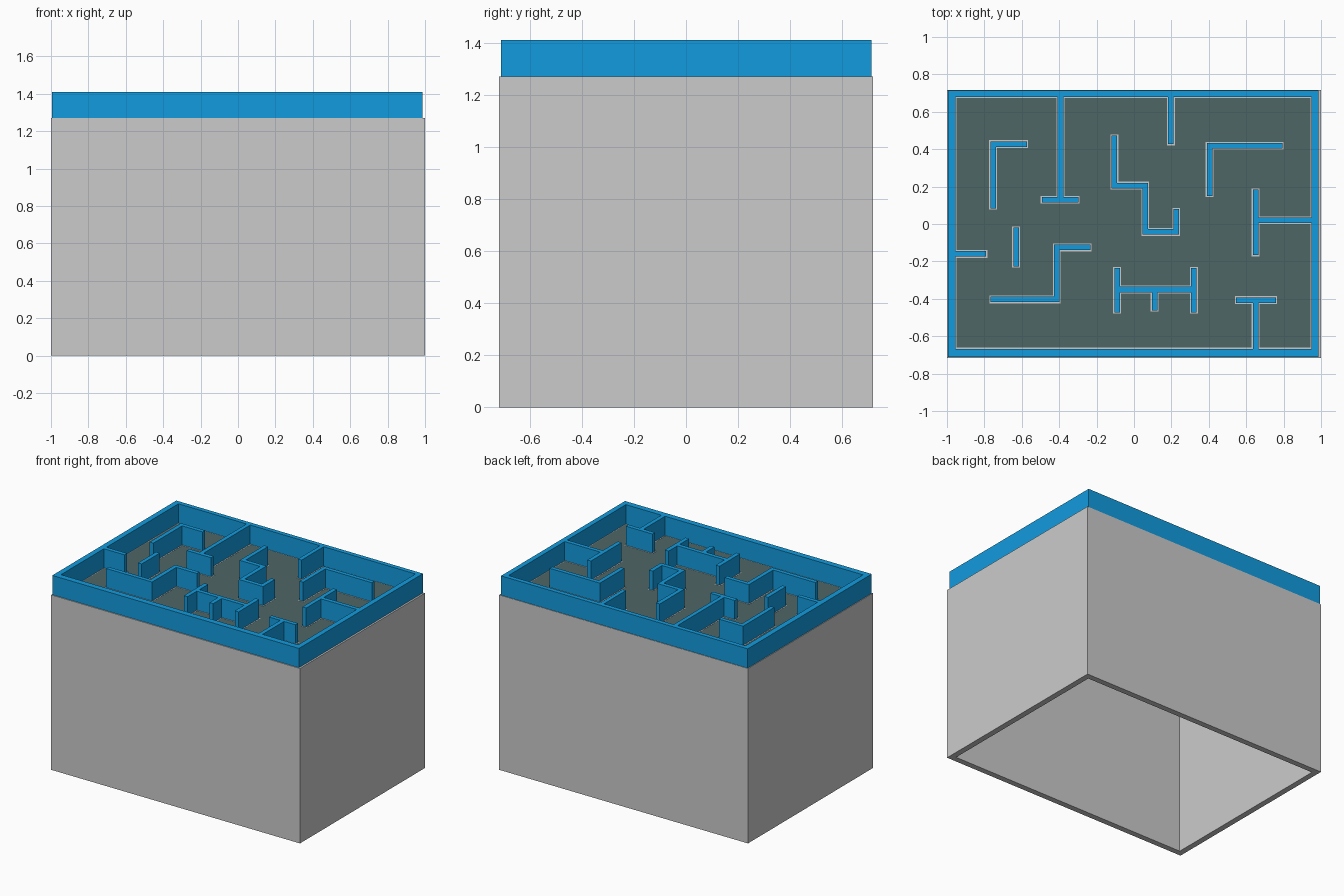
import bpy, bmesh
from mathutils import Vector

if "Cube" in bpy.data.objects:
    bpy.data.objects.remove(bpy.data.objects["Cube"])

BASE, TOP = 1.27, 1.41      # box top / maze wall top
W = 0.03                    # inner wall thickness
X0, X1, Y0, Y1 = -0.955, 0.95, -0.667, 0.68   # inside of the outer wall


def material(name, rgb):
    m = bpy.data.materials.new(name)
    m.diffuse_color = (*rgb, 1)
    m.use_nodes = True
    m.node_tree.nodes["Principled BSDF"].inputs["Base Color"].default_value = m.diffuse_color
    return m


def finish(bm, name, mat=None):
    bmesh.ops.recalc_face_normals(bm, faces=bm.faces)
    me = bpy.data.meshes.new(name)
    bm.to_mesh(me)
    bm.free()
    ob = bpy.data.objects.new(name, me)
    bpy.context.collection.objects.link(ob)
    if mat:
        me.materials.append(mat)
    return ob


def block(bm, x0, x1, y0, y1, z0, z1):
    verts = bmesh.ops.create_cube(bm, size=1)['verts']
    for v in verts:
        v.co = ((x0 + x1) / 2 + v.co.x * (x1 - x0),
                (y0 + y1) / 2 + v.co.y * (y1 - y0),
                (z0 + z1) / 2 + v.co.z * (z1 - z0))


def ribbon(bm, path, half, z0, z1, extend=0.0):
    """Upright wall with mitred corners along a 2D centre line."""
    pts = [Vector(p) for p in path]
    dirs = [(b - a).normalized() for a, b in zip(pts, pts[1:])]
    pts[0] -= dirs[0] * extend
    pts[-1] += dirs[-1] * extend
    left, right = [], []
    for i, p in enumerate(pts):
        d0, d1 = dirs[max(i - 1, 0)], dirs[min(i, len(dirs) - 1)]
        n0, n1 = Vector((-d0.y, d0.x)), Vector((-d1.y, d1.x))
        off = (n0 + n1) / (1 + n0.dot(n1)) * half
        left.append(p + off)
        right.append(p - off)
    face = bm.faces.new([bm.verts.new((p.x, p.y, z0)) for p in left + right[::-1]])
    ext = bmesh.ops.extrude_face_region(bm, geom=[face], use_keep_orig=True)['geom']
    for v in ext:
        if isinstance(v, bmesh.types.BMVert):
            v.co.z = z1


blue = material("blue", (0.006, 0.33, 0.74))
slate = material("slate", (0.078, 0.133, 0.133))

# hollow box, open underneath
bm = bmesh.new()
block(bm, -1, 1, -0.717, 0.717, 0, BASE)
bm.normal_update()
bmesh.ops.delete(bm, geom=[f for f in bm.faces if f.normal.z < -0.5], context='FACES')
box = finish(bm, "box")
mod = box.modifiers.new("thickness", 'SOLIDIFY')
mod.thickness, mod.offset, mod.use_even_offset = 0.042, -1, True

# dark maze floor, leaving a thin pale line inside the outer wall
bm = bmesh.new()
g = 0.006
block(bm, X0 + g, X1 - g, Y0 + g, Y1 - g, BASE, BASE + 0.001)
finish(bm, "maze_floor", slate)

# outer wall: rectangular ring
bm = bmesh.new()
outer = [(-0.995, -0.71), (0.987, -0.71), (0.987, 0.713), (-0.995, 0.713)]
inner = [(X0, Y0), (X1, Y0), (X1, Y1), (X0, Y1)]
rings = [[bm.verts.new((x, y, z)) for x, y in loop]
         for loop, z in ((outer, BASE), (outer, TOP), (inner, TOP), (inner, BASE))]
for a, b in zip(rings, rings[1:] + rings[:1]):
    for i in range(4):
        j = (i + 1) % 4
        bm.faces.new((a[i], a[j], b[j], b[i]))
finish(bm, "outer_wall", blue)

# inner walls as centre lines; branches butt against their bar
h = W / 2
paths = [
    [(-0.753, 0.083), (-0.753, 0.427), (-0.573, 0.427)],
    [(-0.393, Y1), (-0.393, 0.13 + h)],
    [(-0.493, 0.13), (-0.297, 0.13)],
    [(-0.105, 0.473), (-0.105, 0.205), (0.06, 0.205), (0.06, -0.042),
     (0.226, -0.042), (0.226, 0.08)],
    [(0.197, Y1), (0.197, 0.427)],
    [(0.404, 0.15), (0.404, 0.418), (0.793, 0.418)],
    [(0.65, 0.185), (0.65, -0.167)],
    [(0.65 + h, 0.02), (X1, 0.02)],
    [(X0, -0.16), (-0.79, -0.16)],
    [(-0.63, -0.02), (-0.63, -0.227)],
    [(-0.767, -0.403), (-0.413, -0.403), (-0.413, -0.125), (-0.233, -0.125)],
    [(-0.09, -0.235), (-0.09, -0.472)],
    [(0.32, -0.235), (0.32, -0.472)],
    [(-0.09 + h, -0.35), (0.32 - h, -0.35)],
    [(0.11, -0.35 - h), (0.11, -0.463)],
    [(0.545, -0.407), (0.758, -0.407)],
    [(0.65, -0.407 - h), (0.65, Y0)],
]
walls, trim = bmesh.new(), bmesh.new()
for p in paths:
    ribbon(walls, p, h, BASE, TOP)
    ribbon(trim, p, h + 0.006, BASE, BASE + 0.002, 0.006)
finish(walls, "maze_walls", blue)
finish(trim, "wall_base_trim")
